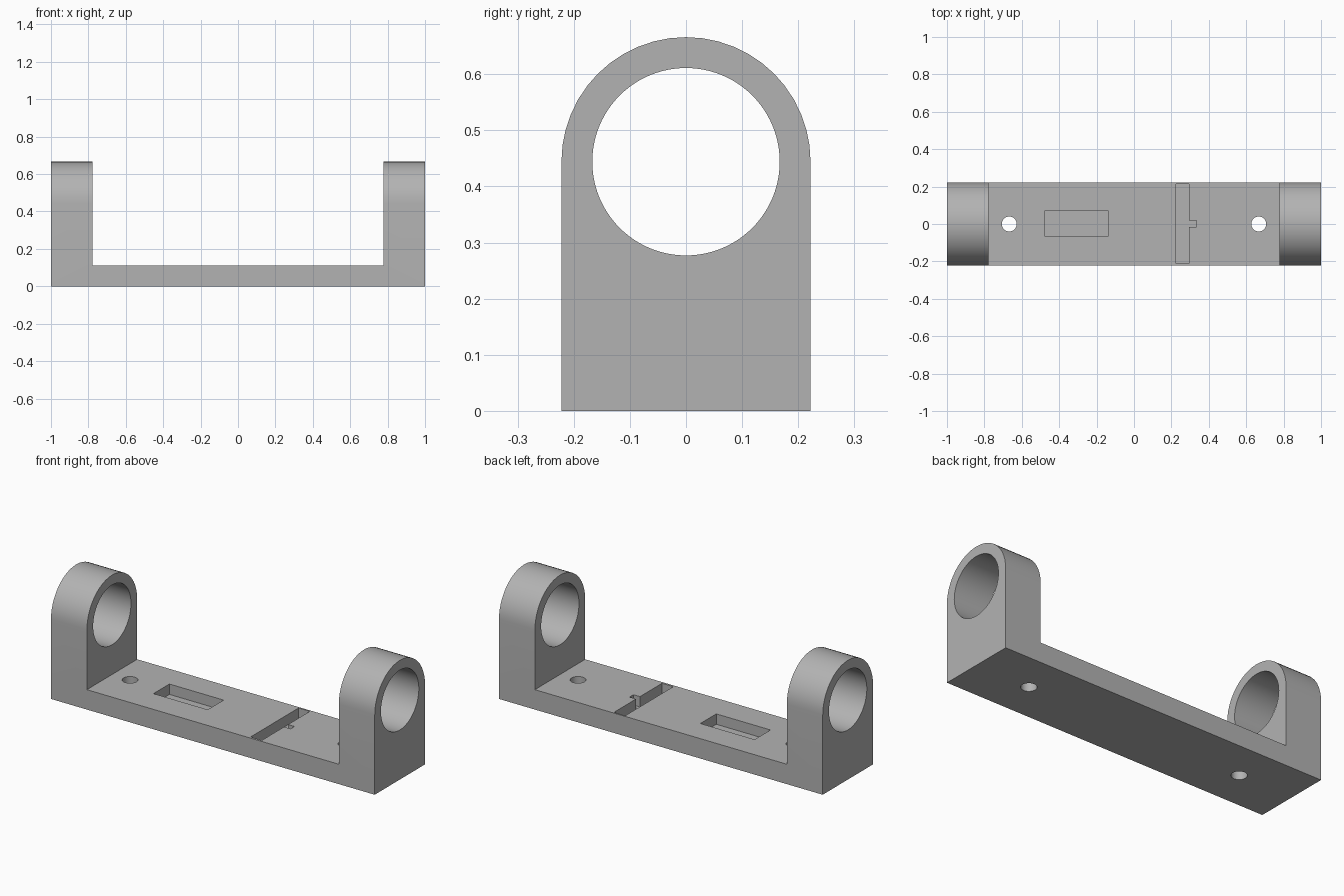
import bpy, bmesh, math
from mathutils import Matrix

if "Cube" in bpy.data.objects:
    bpy.data.objects.remove(bpy.data.objects["Cube"], do_unlink=True)

HALF_W, PLATE_Z, ARM_X, BORE_Z = 0.222, 0.111, 0.778, 0.444
POCKET_FLOOR = 0.053

grey = bpy.data.materials.new("plain_grey")
grey.use_nodes = True
grey.diffuse_color = (0.45, 0.45, 0.45, 1)
grey.node_tree.nodes["Principled BSDF"].inputs["Base Color"].default_value = grey.diffuse_color


def make_object(name, bm):
    bmesh.ops.recalc_face_normals(bm, faces=bm.faces)
    mesh = bpy.data.meshes.new(name)
    bm.to_mesh(mesh)
    bm.free()
    obj = bpy.data.objects.new(name, mesh)
    mesh.materials.append(grey)
    bpy.context.collection.objects.link(obj)
    return obj


def prism(name, points, offset):
    """Extrude a closed outline of 3D points along an offset."""
    bm = bmesh.new()
    face = bm.faces.new([bm.verts.new(p) for p in points])
    moved = bmesh.ops.extrude_face_region(bm, geom=[face])["geom"]
    bmesh.ops.translate(bm, vec=offset, verts=[v for v in moved if isinstance(v, bmesh.types.BMVert)])
    return make_object(name, bm)


def box(name, x0, x1, y0, y1, z0, z1):
    return prism(name, [(x0, y0, z0), (x1, y0, z0), (x1, y1, z0), (x0, y1, z0)], (0, 0, z1 - z0))


def cylinder(name, radius, length, center, axis, sides):
    bm = bmesh.new()
    rot = Matrix.Rotation(math.pi / 2, 4, "Y") if axis == "X" else Matrix()
    bmesh.ops.create_cone(bm, cap_ends=True, segments=sides, radius1=radius, radius2=radius,
                          depth=length, matrix=Matrix.Translation(center) @ rot)
    return make_object(name, bm)


# Full-length bar with a rounded-top side profile
arch = [(-1, -HALF_W, 0), (-1, HALF_W, 0)]
for i in range(25):
    a = math.pi * i / 24
    arch.append((-1, HALF_W * math.cos(a), BORE_Z + HALF_W * math.sin(a)))
bracket = prism("bracket", arch, (2, 0, 0))

# Gap between the arms, and the bore through both
cutters = [
    box("gap_cutter", -ARM_X, ARM_X, -1, 1, PLATE_Z, 1),
    cylinder("bore_cutter", 0.167, 3, (0, 0, BORE_Z), "X", 96),
]

# Screw holes through the plate
for side in (-1, 1):
    cutters.append(cylinder("screw_hole_cutter", 0.04, 1, (side * 0.667, 0, 0), "Z", 48))

# Rectangular pocket and T-shaped slot in the plate
cutters.append(box("pocket_cutter", -0.475, -0.14, -0.067, 0.073, POCKET_FLOOR, 0.3))
slot = [(0.225, -0.21), (0.295, -0.21), (0.295, -0.015), (0.335, -0.015),
        (0.335, 0.02), (0.295, 0.02), (0.295, 0.213), (0.225, 0.213)]
cutters.append(prism("slot_cutter", [(x, y, POCKET_FLOOR) for x, y in slot], (0, 0, 0.2)))

# Apply every cut, then drop the cutters
for cutter in cutters:
    cutter.hide_render = True
    mod = bracket.modifiers.new(cutter.name, "BOOLEAN")
    mod.operation = "DIFFERENCE"
    mod.solver = "EXACT"
    mod.object = cutter
bpy.context.view_layer.update()
cut_mesh = bpy.data.meshes.new_from_object(bracket.evaluated_get(bpy.context.evaluated_depsgraph_get()))
bracket.modifiers.clear()
bracket.data = cut_mesh
for cutter in cutters:
    bpy.data.objects.remove(cutter, do_unlink=True)

# Smooth the curved walls, keep hard edges
bpy.ops.object.select_all(action="DESELECT")
bracket.select_set(True)
bpy.context.view_layer.objects.active = bracket
bpy.ops.object.shade_smooth_by_angle(angle=math.radians(30))
